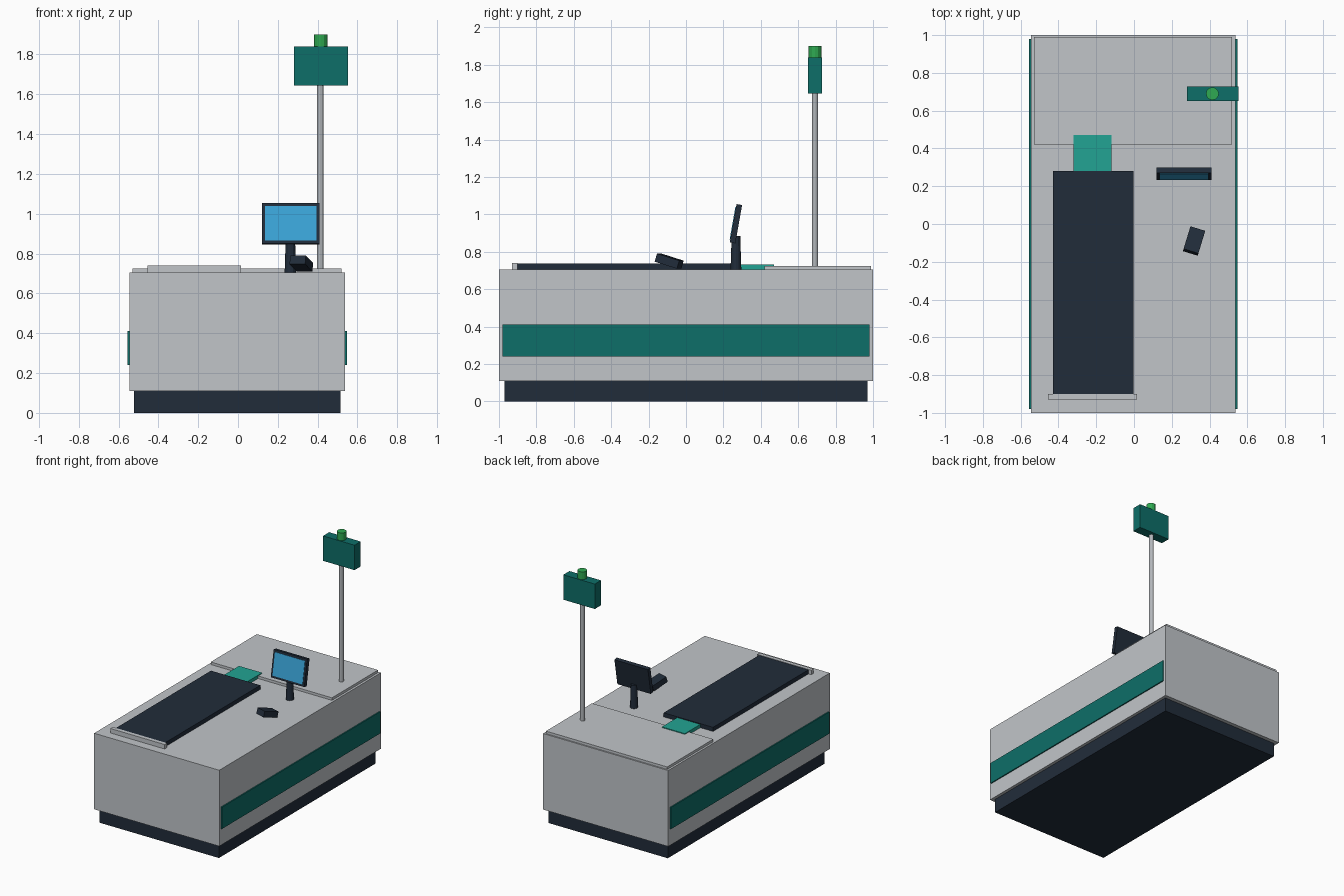
import bpy, bmesh
from math import radians
from mathutils import Matrix, Vector, Euler

cube = bpy.data.objects.get("Cube")
if cube:
    bpy.data.objects.remove(cube, do_unlink=True)


def material(name, hex_code):
    """Flat material from an sRGB hex code, stored as linear values."""
    srgb = [c / 255 for c in bytes.fromhex(hex_code)]
    color = [((c + 0.055) / 1.055) ** 2.4 for c in srgb] + [1]
    mat = bpy.data.materials.new(name)
    mat.use_nodes = True
    mat.diffuse_color = color
    mat.node_tree.nodes["Principled BSDF"].inputs["Base Color"].default_value = color
    return mat


grey = material("light grey", "C1C5C9")
metal = material("pole metal", "B2B6BA")
navy = material("dark navy", "212C3A")
teal = material("deep teal", "0D6E68")
mint = material("bright teal", "22A393")
blue = material("screen blue", "3AA5D8")
green = material("signal green", "2FAA52")


def add(name, bm, mat, location, rotation=(0, 0, 0)):
    mesh = bpy.data.meshes.new(name)
    bm.to_mesh(mesh)
    bm.free()
    mesh.materials.append(mat)
    obj = bpy.data.objects.new(name, mesh)
    obj.location = location
    obj.rotation_euler = rotation
    bpy.context.collection.objects.link(obj)
    return obj


def block(name, mat, center, size, rotation=(0, 0, 0)):
    bm = bmesh.new()
    bmesh.ops.create_cube(bm, size=1)
    bmesh.ops.scale(bm, vec=size, verts=bm.verts)
    return add(name, bm, mat, center, rotation)


def slab(name, mat, x, y, z):
    """Axis-aligned block from its (low, high) range on each axis."""
    ranges = (x, y, z)
    return block(name, mat, [(a + b) / 2 for a, b in ranges],
                 [b - a for a, b in ranges])


def post(name, mat, x, y, z, bottom, top, sides=12):
    bm = bmesh.new()
    bmesh.ops.create_cone(bm, cap_ends=True, segments=sides, radius1=bottom,
                          radius2=top, depth=z[1] - z[0])
    return add(name, bm, mat, (x, y, (z[0] + z[1]) / 2))


# Counter body, recessed plinth and side stripes
slab("plinth", navy, (-0.522, 0.514), (-0.97, 0.97), (0, 0.11))
slab("counter_body", grey, (-0.546, 0.538), (-1, 1), (0.11, 0.705))
for side, x in (("right", (-0.555, -0.545)), ("left", (0.537, 0.547))):
    slab(side + "_stripe", teal, x, (-0.98, 0.98), (0.24, 0.41))

# Bagging area, belt and scanner plate
slab("bagging_shelf", grey, (-0.53, 0.52), (0.42, 0.99), (0.70, 0.725))
slab("conveyor_belt", navy, (-0.43, -0.003), (-0.9, 0.28), (0.70, 0.737))
slab("belt_end_bar", grey, (-0.455, 0.015), (-0.93, -0.9), (0.70, 0.74))
slab("scanner_plate", mint, (-0.32, -0.12), (0.27, 0.47), (0.70, 0.731))

# Tilted monitor on a tapered stand
tilt = Euler((radians(-10), 0, 0))
center = Vector((0.265, 0.267, 0.95))
post("monitor_stand", navy, 0.263, 0.267, (0.70, 0.885), 0.029, 0.023)
block("monitor_frame", navy, center, (0.29, 0.03, 0.208), tilt)
offset = Vector((0, -0.0155, 0))
offset.rotate(tilt)
block("monitor_screen", blue, center + offset, (0.26, 0.006, 0.176), tilt)

# Hand-held payment terminal
block("payment_terminal", navy, (0.318, -0.09, 0.75), (0.082, 0.13, 0.045),
      (radians(-17), 0, radians(-17)))

# Lane sign pole with signal light
post("sign_pole", metal, 0.413, 0.69, (0.70, 1.65), 0.017, 0.017)
slab("lane_sign", teal, (0.28, 0.553), (0.652, 0.728), (1.645, 1.84))
post("signal_light", green, 0.415, 0.69, (1.84, 1.9), 0.034, 0.034)
